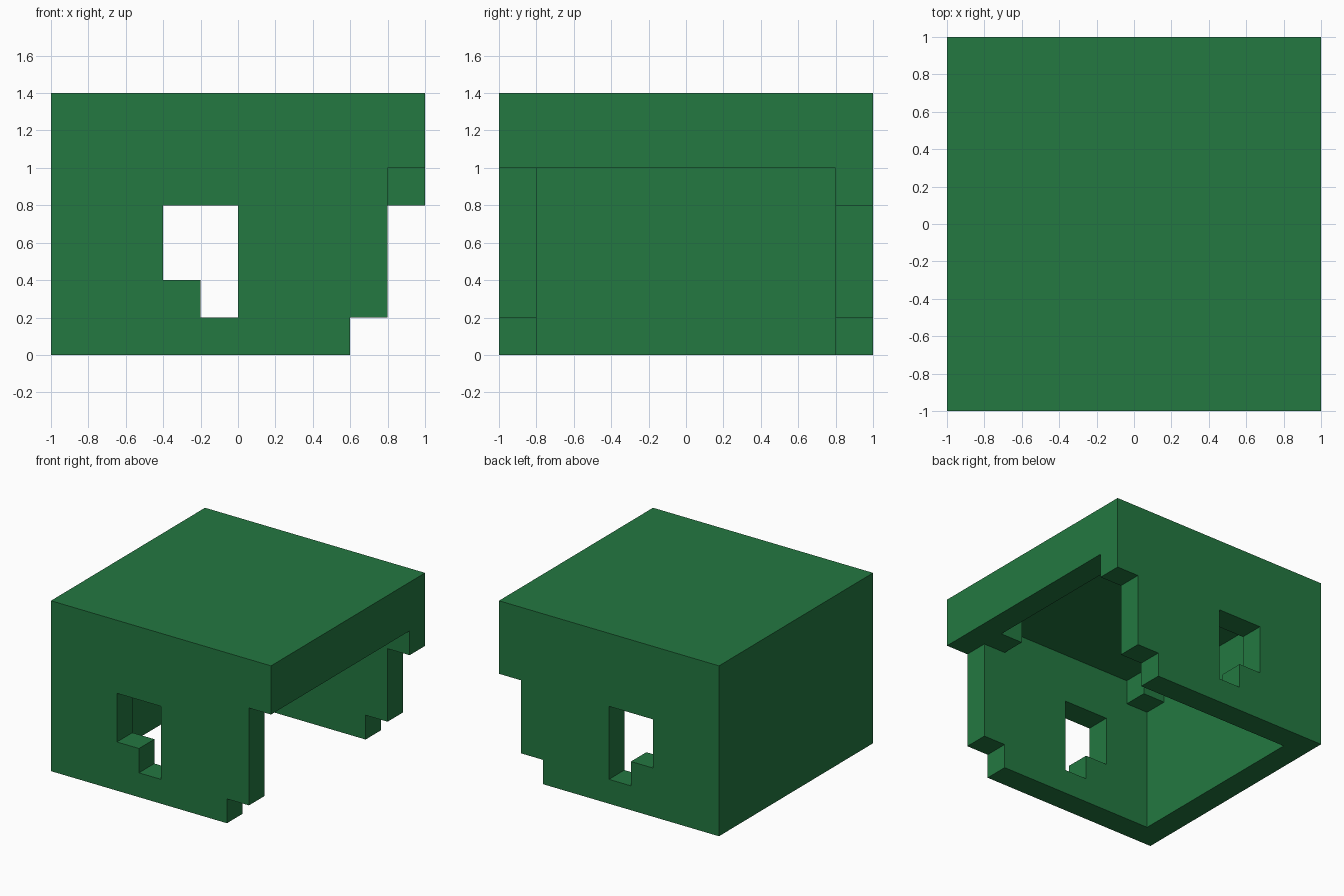
import bpy
import bmesh
import math

old = bpy.data.objects.get("Cube")
if old:
    bpy.data.objects.remove(old, do_unlink=True)

# Single flat green
green = bpy.data.materials.new("green")
green.use_nodes = True
colour = (0.0168, 0.1878, 0.0529, 1.0)
green.diffuse_color = colour
green.node_tree.nodes["Principled BSDF"].inputs["Base Color"].default_value = colour


def box(name, x, y, z):
    """Axis-aligned box from (min, max) ranges."""
    bm = bmesh.new()
    bmesh.ops.create_cube(bm, size=1)
    for v in bm.verts:
        v.co = [r[0] if c < 0 else r[1] for c, r in zip(v.co, (x, y, z))]
    mesh = bpy.data.meshes.new(name)
    bm.to_mesh(mesh)
    bm.free()
    mesh.materials.append(green)
    obj = bpy.data.objects.new(name, mesh)
    bpy.context.collection.objects.link(obj)
    return obj


def cut(target, name, x, y, z):
    """Carve a box out of the target and discard the cutter."""
    cutter = box(name, x, y, z)
    cutter.hide_render = True
    mod = target.modifiers.new(name, "BOOLEAN")
    mod.operation = "DIFFERENCE"
    mod.solver = "EXACT"
    mod.object = cutter
    bpy.context.view_layer.objects.active = target
    bpy.ops.object.modifier_apply(modifier=mod.name)
    bpy.data.objects.remove(cutter, do_unlink=True)


# Outer block of walls and roof
shell = box("house_shell", (-1, 1), (-1, 1), (0, 1.4))

cuts = [
    # Open-bottomed room, with a cross-shaped top that leaves a block in each corner
    ("room", (-0.8, 0.8), (-0.8, 0.8), (-0.1, 1.0)),
    ("ceiling_wide", (-0.8, 0.8), (-0.6, 0.6), (0.9, 1.2)),
    ("ceiling_deep", (-0.6, 0.6), (-0.8, 0.8), (0.9, 1.2)),
    # Open side below the lintel, with stepped wall ends
    ("side_opening", (0.5, 1.1), (-0.8, 0.8), (-0.1, 1.0)),
    ("front_wall_end", (0.8, 1.1), (-1.1, -0.7), (-0.1, 1.0)),
    ("back_wall_end", (0.8, 1.1), (0.7, 1.1), (-0.1, 0.8)),
    ("bottom_step", (0.6, 1.1), (-1.1, 1.1), (-0.1, 0.2)),
    # Stepped windows through the front and back walls
    ("window_top", (-0.4, 0), (-1.1, 1.1), (0.4, 0.8)),
    ("window_bottom", (-0.2, 0), (-1.1, 1.1), (0.2, 0.5)),
]
for c in cuts:
    cut(shell, *c)

# Merge leftover flat seams
bm = bmesh.new()
bm.from_mesh(shell.data)
bmesh.ops.remove_doubles(bm, verts=bm.verts, dist=1e-4)
bmesh.ops.dissolve_limit(bm, angle_limit=math.radians(1), verts=bm.verts, edges=bm.edges)
bm.to_mesh(shell.data)
bm.free()
